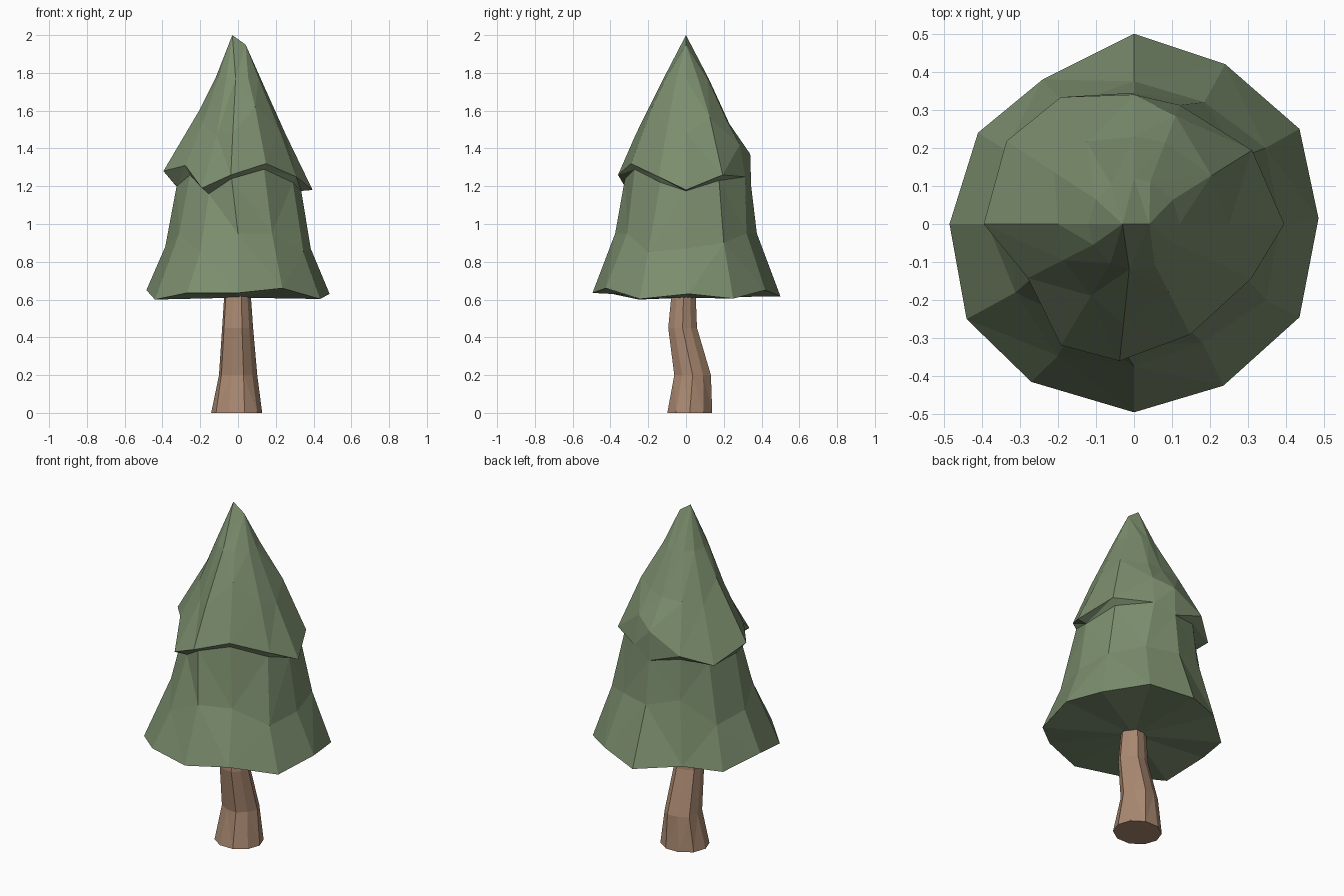
import bpy, bmesh
from math import cos, sin, radians

if "Cube" in bpy.data.objects:
    bpy.data.objects.remove(bpy.data.objects["Cube"])


def material(name, color):
    m = bpy.data.materials.new(name)
    m.diffuse_color = (*color, 1)
    m.use_nodes = True
    m.node_tree.nodes["Principled BSDF"].inputs["Base Color"].default_value = m.diffuse_color
    return m


def loft(name, rings, mat):
    """Skin equal-length rings bottom to top, with coincident points merged."""
    bm = bmesh.new()
    rows = [[bm.verts.new(p) for p in ring] for ring in rings]
    n = len(rows[0])
    for a, b in zip(rows, rows[1:]):
        for i in range(n):
            j = (i + 1) % n
            bm.faces.new((a[i], a[j], b[j], b[i]))
    bm.faces.new(rows[0][::-1])
    bm.faces.new(rows[-1])
    bmesh.ops.remove_doubles(bm, verts=bm.verts[:], dist=0.0005)
    bmesh.ops.triangulate(bm, faces=[f for f in bm.faces if len(f.verts) == 4],
                          quad_method='SHORT_EDGE')
    bmesh.ops.recalc_face_normals(bm, faces=bm.faces[:])
    me = bpy.data.meshes.new(name)
    bm.to_mesh(me)
    bm.free()
    me.materials.append(mat)
    ob = bpy.data.objects.new(name, me)
    bpy.context.collection.objects.link(ob)
    return ob


def polar(angles, rz):
    return [(r * cos(radians(a)), r * sin(radians(a)), z) for a, (r, z) in zip(angles, rz)]


green = material("needles", (0.20, 0.27, 0.155))
brown = material("bark", (0.40, 0.25, 0.165))

# Bent, lightly grooved trunk: centre x, centre y, radius x, radius y, height
SIDES = 10
trunk = []
for cx, cy, rx, ry, z in [(-0.007, 0.02, 0.135, 0.125, 0), (-0.003, 0.035, 0.105, 0.102, 0.2),
                          (-0.005, -0.018, 0.085, 0.08, 0.45), (-0.005, -0.013, 0.073, 0.068, 0.62)]:
    ring = []
    for i in range(SIDES):
        a = radians(360 * i / SIDES)
        k = 0.93 if i % 2 and z > 0 else 1
        ring.append((cx + rx * k * cos(a), cy + ry * k * sin(a), z))
    trunk.append(ring)
loft("trunk", trunk, brown)

# Foliage: twelve columns, counter-clockwise from +x
even = [30 * i for i in range(12)]
upper_angles = [0, 32, 69, 90, 120, 147, 180, 207, 239, 264, 297, 335]

# Lower skirt hem
hem = [(0.485, 0.015, 0.63), (0.435, 0.25, 0.605), (0.24, 0.42, 0.65), (0, 0.5, 0.617),
       (-0.24, 0.38, 0.65), (-0.41, 0.24, 0.61), (-0.485, 0, 0.65), (-0.44, -0.25, 0.60),
       (-0.27, -0.415, 0.635), (0, -0.495, 0.635), (0.235, -0.425, 0.66), (0.435, -0.245, 0.603)]
# Middle of the lower skirt
skirt = polar(even, [(0.385, 0.87), (0.40, 0.90), (0.37, 0.95), (0.375, 0.95),
                     (0.36, 1.0), (0.39, 0.85), (0.385, 0.88), (0.36, 0.95),
                     (0.40, 0.85), (0.375, 0.95), (0.36, 0.95), (0.40, 0.85)])
# Neck tucked below the upper tier
neck = polar(upper_angles, [(0.335, 1.175), (0.33, 1.23), (0.335, 1.25), (0.345, 1.2),
                            (0.335, 1.23), (0.33, 1.2), (0.325, 1.2), (0.285, 1.26),
                            (0.30, 1.16), (0.325, 1.24), (0.305, 1.29), (0.32, 1.22)])
# Upper tier hem
brim = polar(upper_angles, [(0.395, 1.18), (0.366, 1.26), (0.305, 1.42), (0.34, 1.37),
                            (0.385, 1.27), (0.40, 1.21), (0.395, 1.28), (0.313, 1.31),
                            (0.372, 1.19), (0.362, 1.26), (0.326, 1.32), (0.34, 1.25)])
# Middle of the upper tier
cone = polar(upper_angles, [(0.25, 1.48), (0.24, 1.56), (0.23, 1.55), (0.23, 1.53),
                            (0.25, 1.53), (0.25, 1.50), (0.20, 1.61), (0.21, 1.53),
                            (0.22, 1.47), (0.265, 1.48), (0.20, 1.62), (0.24, 1.50)])
spire = polar(upper_angles, [(0.12, 1.77)] * 12)
# Two-point crest
crest = [(0.04, 0, 1.95) if x > 0.01 else (-0.03, 0, 2.0) for x, y, z in spire]

base = [(0, 0, 0.61)] * 12
rings = [base, hem, skirt, neck, brim, cone, spire, crest]


def loft_open(name, rings, mat):
    """Skin rings whose ends collapse to points or an edge."""
    bm = bmesh.new()
    rows = [[bm.verts.new(p) for p in ring] for ring in rings]
    n = len(rows[0])
    for a, b in zip(rows, rows[1:]):
        for i in range(n):
            j = (i + 1) % n
            bm.faces.new((a[i], a[j], b[j], b[i]))
    bmesh.ops.remove_doubles(bm, verts=bm.verts[:], dist=0.0005)
    bmesh.ops.triangulate(bm, faces=bm.faces[:], quad_method='SHORT_EDGE')
    bmesh.ops.recalc_face_normals(bm, faces=bm.faces[:])
    me = bpy.data.meshes.new(name)
    bm.to_mesh(me)
    bm.free()
    me.materials.append(mat)
    ob = bpy.data.objects.new(name, me)
    bpy.context.collection.objects.link(ob)
    return ob


loft_open("foliage", rings, green)
